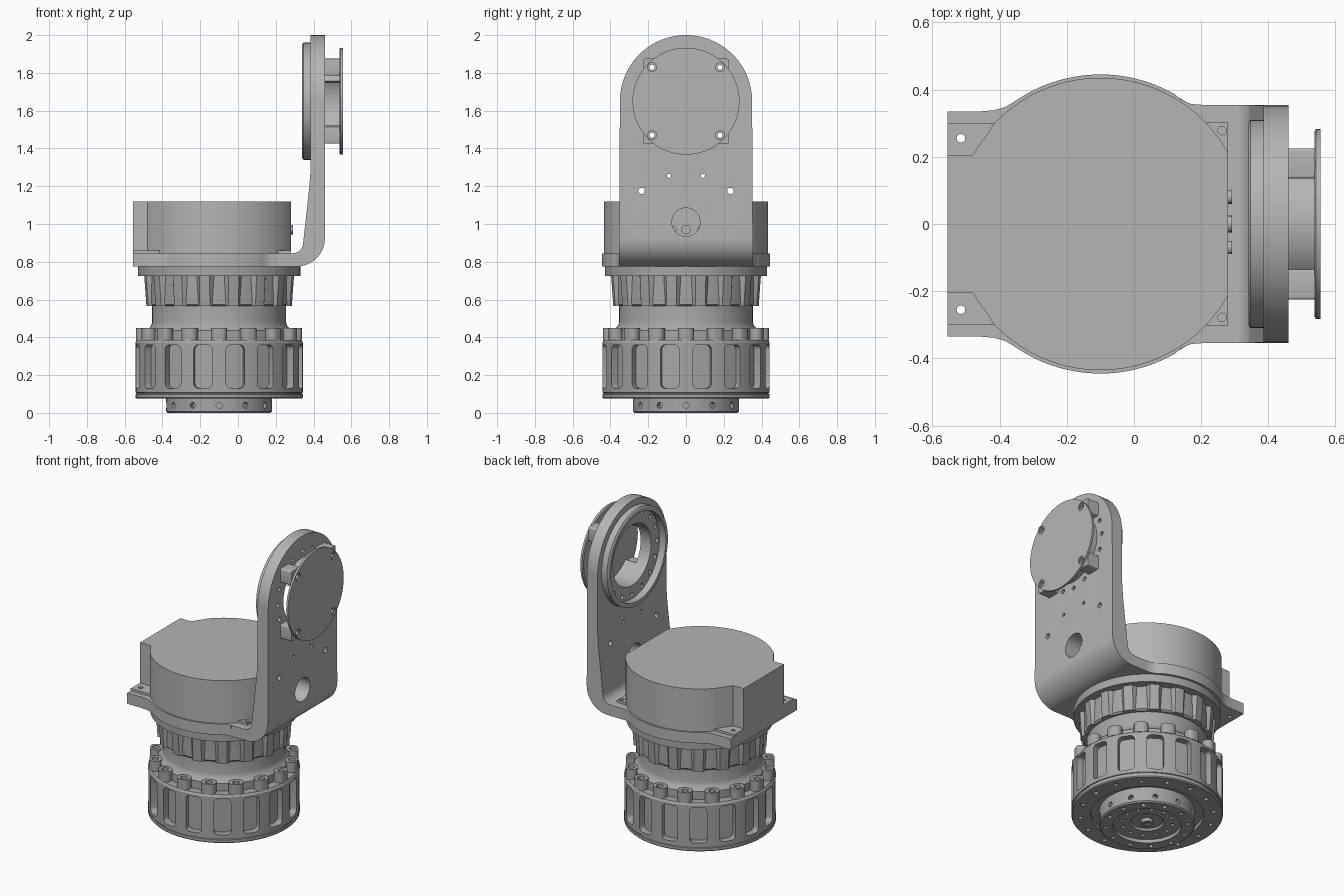
import bpy, bmesh
from math import sin, cos, pi, radians
from mathutils import Matrix

if "Cube" in bpy.data.objects:
    bpy.data.objects.remove(bpy.data.objects["Cube"], do_unlink=True)


def material(name, v):
    m = bpy.data.materials.new(name)
    m.use_nodes = True
    m.diffuse_color = (v, v, v, 1)
    m.node_tree.nodes["Principled BSDF"].inputs["Base Color"].default_value = (v, v, v, 1)
    return m


LIGHT = material("light grey metal", 0.46)
DARK = material("mid grey metal", 0.38)
AXIS = -0.10       # x of the main vertical axis
HUB = 1.65         # height of the arm's pivot
T = Matrix.Translation
# Local (x, y) becomes (y, z) and extrusion runs along +x
TO_X = Matrix(((0, 0, 1, 0), (1, 0, 0, 0), (0, 1, 0, 0), (0, 0, 0, 1)))
TO_Y = Matrix.Rotation(pi / 2, 4, 'X')


def arc(r, a, b, n, cx=0, cy=0):
    return [(cx + r * cos(radians(a + (b - a) * i / n)),
             cy + r * sin(radians(a + (b - a) * i / n))) for i in range(n + 1)]


def circle(r, n=24, cx=0, cy=0):
    return arc(r, 0, 360, n, cx, cy)[:-1]


def mirrored(half):
    return half + [(x, -y) for x, y in reversed(half)]


def rounded_rect(w, h, r):
    pts = []
    for i, (sx, sy) in enumerate(((1, 1), (-1, 1), (-1, -1), (1, -1))):
        pts += arc(r, 90 * i, 90 * i + 90, 4, sx * (w / 2 - r), sy * (h / 2 - r))
    return pts


def around(angle, r, z=0):
    return T((AXIS, 0, z)) @ Matrix.Rotation(radians(angle), 4, 'Z') @ T((r, 0, 0))


def prism(bm, pts, h, m):
    lo = [bm.verts.new(m @ T((x, y, 0)).translation) for x, y in pts]
    hi = [bm.verts.new(m @ T((x, y, h)).translation) for x, y in pts]
    bm.faces.new(lo[::-1])
    bm.faces.new(hi)
    for i in range(len(pts)):
        j = (i + 1) % len(pts)
        bm.faces.new((lo[i], lo[j], hi[j], hi[i]))


def finish(name, bm, mat):
    bmesh.ops.recalc_face_normals(bm, faces=bm.faces)
    me = bpy.data.meshes.new(name)
    bm.to_mesh(me)
    bm.free()
    ob = bpy.data.objects.new(name, me)
    bpy.context.collection.objects.link(ob)
    me.materials.append(mat)
    smooth(ob)
    return ob


def smooth(ob):
    bpy.ops.object.select_all(action='DESELECT')
    ob.select_set(True)
    bpy.context.view_layer.objects.active = ob
    bpy.ops.object.shade_smooth_by_angle(angle=radians(30))


def prisms(name, items, mat):
    bm = bmesh.new()
    for pts, h, m in items:
        prism(bm, pts, h, m)
    return finish(name, bm, mat)


def lathe(name, profile, mat, m=T((AXIS, 0, 0)), n=96, closed=False):
    bm = bmesh.new()
    vs = [bm.verts.new((r, 0, z)) for r, z in profile]
    edges = [bm.edges.new(p) for p in zip(vs, vs[1:])]
    if closed:
        edges.append(bm.edges.new((vs[-1], vs[0])))
    bmesh.ops.spin(bm, geom=vs + edges, axis=(0, 0, 1), cent=(0, 0, 0),
                   angle=2 * pi, steps=n, use_merge=True)
    bmesh.ops.remove_doubles(bm, verts=bm.verts, dist=1e-5)
    bm.transform(m)
    return finish(name, bm, mat)


def boolean(ob, items, op='DIFFERENCE'):
    cutter = prisms("cutter", items, ob.data.materials[0])
    cutter.hide_render = True
    mod = ob.modifiers.new("cut", 'BOOLEAN')
    mod.object, mod.operation, mod.solver = cutter, op, 'EXACT'
    bpy.ops.object.select_all(action='DESELECT')
    ob.select_set(True)
    bpy.context.view_layer.objects.active = ob
    bpy.ops.object.modifier_apply(modifier=mod.name)
    bpy.data.objects.remove(cutter, do_unlink=True)
    smooth(ob)


# Output flange under the drum, with radial and axial screw holes
flange = lathe("output_flange", [(0, .012), (.035, .012), (.035, .035), (.09, .035), (.1, .022),
                                 (.2, .022), (.2, 0), (.272, 0), (.28, .008), (.28, .11), (0, .11)], DARK)
holes = []
for k in range(12):
    holes += [(circle(.016, 12), .06, around(30 * k, .25, .04) @ TO_X),
              (circle(.014, 12), .04, around(30 * k + 15, .24, -.02)),
              (circle(.012, 12), .04, around(30 * k, .15, 0))]
holes.append((circle(.018, 16), .03, around(0, 0, -.01)))
boolean(flange, holes)

# Drum with sixteen rounded pockets
drum = lathe("drum", [(0, .1), (.33, .1), (.33, .075), (.437, .075), (.443, .081), (.443, .098), (.438, .1),
                      (.438, .106), (.443, .108), (.443, .372), (.435, .385), (0, .385)], DARK)
pockets = []
for k in range(16):
    a = 22.5 * k
    pockets += [(rounded_rect(.1, .23, .025), .1, around(a + 11.25, .4, .245) @ TO_X),
                (circle(.014, 12), .05, around(a, .39, .05))]
boolean(drum, pockets)

# Neck above the drum
lathe("neck", [(0, .38), (.385, .38), (.385, .435), (.37, .45), (.36, .462), (.354, .48),
               (.354, .6), (0, .6)], DARK)

# Bolt bosses around the neck's foot
bosses = prisms("bolt_bosses", [(rounded_rect(.085, .07, .03), .067,
                around(22.5 * k, .405, .383) @ Matrix.Rotation(pi / 2, 4, 'Z')) for k in range(16)], DARK)
boolean(bosses, [(circle(.021, 16), .05, around(22.5 * k, .408, .425)) for k in range(16)])

# Fluted ring
lathe("fluted_ring_core", [(0, .565), (.365, .565), (.375, .575), (.375, .73), (0, .73)], DARK)
bm = bmesh.new()
rib = arc(.4, -4, 4, 3) + [(.376 * cos(radians(a)), .376 * sin(radians(a))) for a in (7, -7)]
for k in range(16):
    prism(bm, [(x - .37, y) for x, y in rib], .165, around(22.5 * k + 11.25, .37, .565))
for v in bm.verts:
    if v.co.z < .57:
        v.co.x = AXIS + (v.co.x - AXIS) * .97
        v.co.y *= .97
finish("fluted_ring_ribs", bm, DARK)

# Collar beneath the mounting plate
lathe("collar", [(0, .725), (.43, .725), (.43, .78), (0, .78)], DARK)

# Mounting plate
plate_half = ([(.2, .355), (.17, .357), (.14, .37)] + arc(.445, 60, 125, 24, AXIS)
              + [(-.385, .347), (-.42, .338), (-.46, .335), (-.555, .335)])
plate = prisms("mounting_plate", [(mirrored(plate_half), .07, T((0, 0, .775)))], LIGHT)
screws = [(x, s * y) for x, y in ((-.515, .255), (.262, .278)) for s in (1, -1)]
boolean(plate, [(circle(.013, 12), .3, T((x, y, .7))) for x, y in screws if x < 0])

# Motor housing and its screw tabs
housing_half = arc(.435, 29.1, 136.8, 48, AXIS) + [(-.48, .205), (-.555, .205)]
prisms("motor_housing", [(mirrored(housing_half), .275, T((0, 0, .845)))], LIGHT)
left_tab = [(-.555, .205), (-.48, .205), (-.41, .3), (-.555, .3)]
right_tab = [(.16, .2), (.28, .2), (.28, .302), (.16, .302)]
tabs = prisms("housing_tabs", [([(x, s * y) for x, y in tab], .017, T((0, 0, .843)))
                               for tab in (left_tab, right_tab) for s in (1, -1)], LIGHT)
boolean(tabs, [(circle(.013, 12), .1, T((x, y, .8))) for x, y in screws])
prisms("housing_connectors", [(circle(r, 16), .012, T((.279, y, .97)) @ TO_X)
                              for y, r in ((-.07, .02), (0, .025), (.08, .02))], LIGHT)

# Bent arm: side profile trimmed by a round-topped outline
side = ([(.2, .775)] + arc(.15, -90, 0, 12, .31, .925) + [(.46, 2.1), (.385, 2.1), (.385, 1.3), (.378, 1.2)]
        + arc(.055, 0, -90, 8, .29, .9) + [(.2, .845)])
arm = prisms("arm", [(side, .71, T((0, .355, 0)) @ TO_Y)], LIGHT)
boolean(arm, [([(-.355, .7), (.355, .7)] + arc(.35, 0, 180, 48, 0, HUB)
               , 1, T((0, 0, 0)) @ TO_X)], 'INTERSECT')
ring_holes = [(circle(.014, 12, .2546 * cos(k * pi / 8), HUB + .2546 * sin(k * pi / 8)), .5, T((.3, 0, 0)) @ TO_X)
              for k in range(16)]
arm_holes = [(0, 1.01, .075), (0, HUB, .195)]
for s in (1, -1):
    arm_holes += [(s * .235, 1.175, .017), (s * .09, 1.255, .011)]
boolean(arm, ring_holes + [(circle(r, 48 if r > .05 else 12, y, z), .3, T((.3, 0, 0)) @ TO_X)
                           for y, z, r in arm_holes])

# Bearing ring on the inner side of the arm
at_hub = T((0, 0, HUB)) @ TO_X
lathe("bearing_ring", [(.28, .34), (.3, .34), (.31, .346), (.31, .39), (.28, .39)], LIGHT, at_hub, closed=True)

# Hub: open tube, four posts and a cover disc
tube = arc(.212, -140, 150, 48) + arc(.195, 150, -140, 48)
prisms("hub_tube", [(tube, .085, T((.455, 0, HUB)) @ TO_X)], LIGHT)
corners = [(y, z) for y in (-.18, .18) for z in (-.18, .18)]
posts = prisms("hub_posts", [(rounded_rect(.09, .09, .008), .08, T((.459, y, HUB + z)) @ TO_X)
                             for y, z in corners], LIGHT)
boolean(posts, ring_holes)
cover = lathe("cover_disc", [(0, .537), (.276, .537), (.283, .542), (.283, .555), (0, .555)], LIGHT, at_hub)
boolean(cover, [h for k, h in enumerate(ring_holes) if k % 4 == 2])
boolean(cover, [(circle(.024, 16), .05, T((.547, y, HUB + z)) @ TO_X) for y, z in corners])
